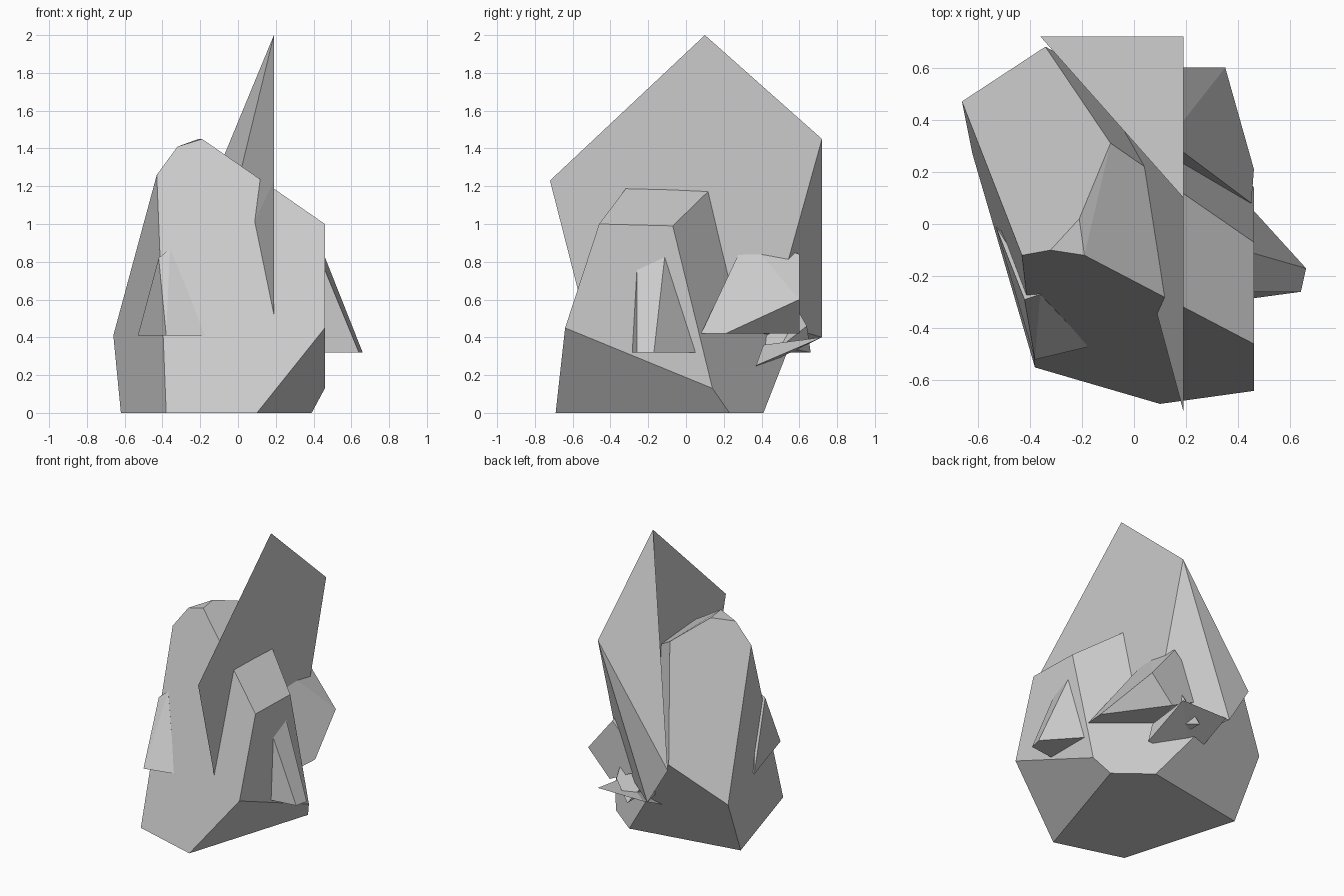
import bpy
import bmesh
import math

default_cube = bpy.data.objects.get("Cube")
if default_cube:
    bpy.data.objects.remove(default_cube, do_unlink=True)


def make_material(name, colour):
    material = bpy.data.materials.new(name)
    material.use_nodes = True
    material.diffuse_color = colour
    shader = material.node_tree.nodes["Principled BSDF"]
    shader.inputs["Base Color"].default_value = colour
    shader.inputs["Roughness"].default_value = 0.9
    return material


stone = make_material("grey stone", (0.6, 0.6, 0.6, 1))


def finish(name, bm):
    """Turn a bmesh into a flat-shaded stone object."""
    bmesh.ops.recalc_face_normals(bm, faces=bm.faces[:])
    mesh = bpy.data.meshes.new(name)
    bm.to_mesh(mesh)
    bm.free()
    mesh.materials.append(stone)
    obj = bpy.data.objects.new(name, mesh)
    bpy.context.scene.collection.objects.link(obj)
    return obj


def chipped_stone(name, corners):
    """Wrap the corners in a convex block and merge nearly flat facets."""
    bm = bmesh.new()
    for corner in corners:
        bm.verts.new(corner)
    result = bmesh.ops.convex_hull(bm, input=bm.verts[:])
    loose = {item for key in ("geom_interior", "geom_unused")
             for item in result[key] if isinstance(item, bmesh.types.BMVert)}
    bmesh.ops.delete(bm, geom=list(loose), context="VERTS")
    bmesh.ops.dissolve_limit(bm, angle_limit=math.radians(4),
                             verts=bm.verts[:], edges=bm.edges[:])
    return finish(name, bm)


def faceted_stone(name, corners, faces):
    """Build a block from named corners and faces listed by corner name."""
    bm = bmesh.new()
    verts = {key: bm.verts.new(co) for key, co in corners.items()}
    for face in faces:
        bm.faces.new([verts[key] for key in face.split()])
    return finish(name, bm)


# Main boulder
chipped_stone("main_boulder", [
    (-.62, .27, 0), (-.38, -.55, 0), (.1, -.69, 0), (.39, .23, 0), (.16, .41, 0),
    (-.66, .47, .41), (-.34, .68, .69), (.46, -.64, .45), (.46, .14, .13),
    (-.43, -.12, 1.26), (-.32, -.1, 1.41), (-.21, .02, 1.45), (-.19, -.12, 1.45),
    (-.09, .31, 1.36), (.46, -.07, .99), (.46, -.46, 1),
])

# Tall blade of rock with one upright flat side
faceted_stone("tall_blade", {
    "peak": (.19, .1, 2),
    "front": (.19, -.72, 1.23),
    "back": (.19, .72, 1.45),
    "wing": (-.36, .72, .67),
    "tail": (-.2, .72, .4),
    "heel": (.19, .45, .48),
    "root": (.19, -.47, .25),
}, [
    "peak front root heel back",
    "peak tail front",
    "peak wing tail",
    "peak back wing",
    "back tail wing",
    "back heel tail",
    "heel root tail",
    "front tail root",
])

# Pointed chips leaning on the two sides
chipped_stone("right_chip", [
    (.46, .05, .32), (.66, -.17, .32), (.64, -.26, .32), (.42, -.29, .32),
    (.45, -.11, .85), (.45, -.26, .78), (.3, -.1, .32),
])
chipped_stone("left_chip", [
    (-.53, -.01, .41), (-.38, -.52, .41), (-.17, -.47, .41),
    (-.42, -.29, .82), (-.36, -.27, .87), (-.3, -.2, .41),
])

# Block wedged against the back
chipped_stone("back_block", [
    (.45, .08, .42), (.46, .21, .42), (.35, .6, .6), (.16, .6, .84),
    (.18, .6, .42), (-.12, .6, .57), (.13, .32, .93), (0, .2, .42),
])

# Small splinters under the back block
chipped_stone("back_splinter", [
    (.19, .72, .4), (.19, .37, .25), (.19, .41, .36),
    (-.17, .72, .4), (-.16, .37, .23),
])
chipped_stone("small_splinter", [
    (.1, .6, .53), (.1, .64, .46), (0, .66, .32),
    (0, .3, .32), (.12, .5, .35), (-.1, .5, .5),
])
